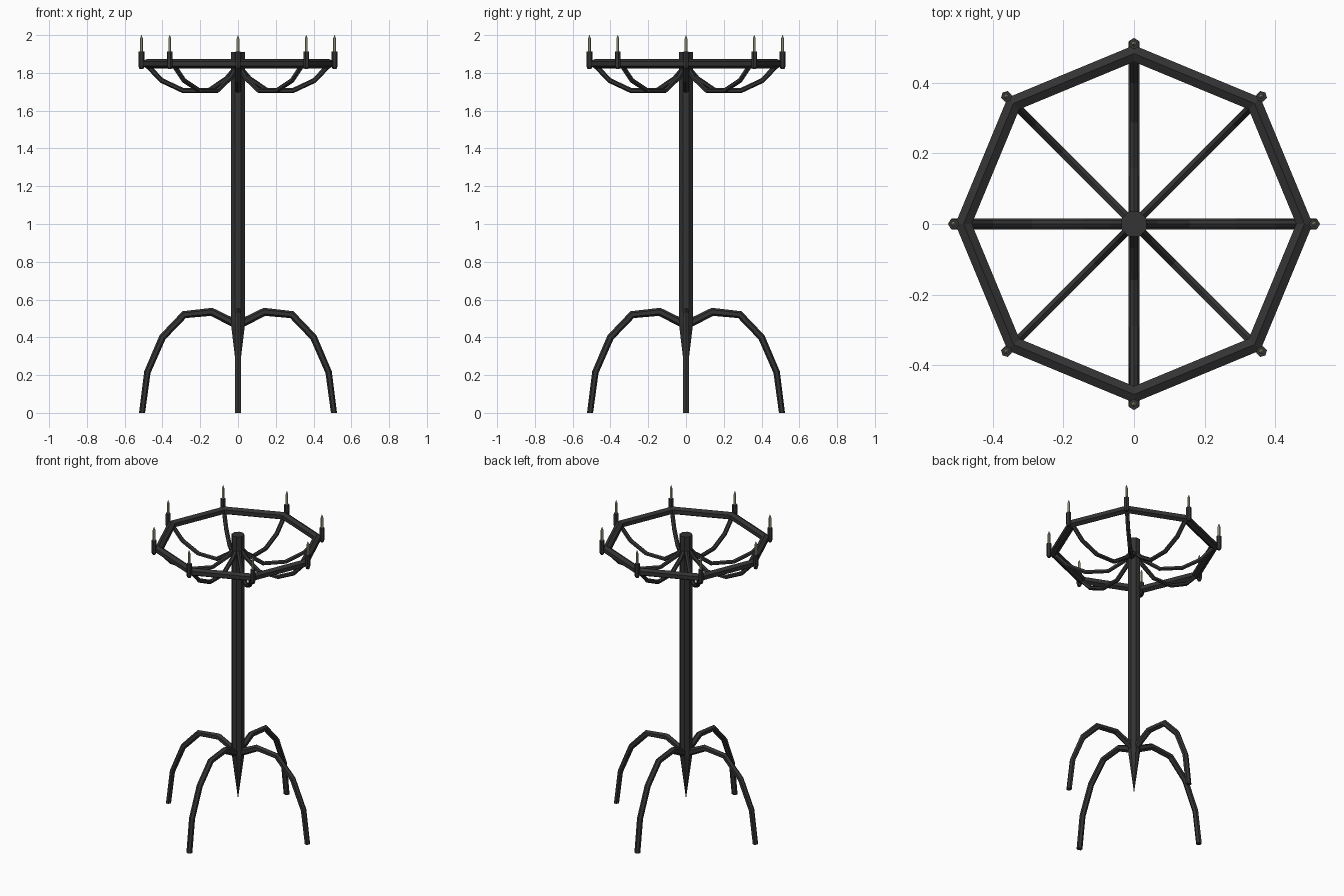
import bpy, bmesh, math
from mathutils import Vector, Matrix

if "Cube" in bpy.data.objects:
    bpy.data.objects.remove(bpy.data.objects["Cube"])


def material(name, rgb):
    m = bpy.data.materials.new(name)
    m.diffuse_color = (*rgb, 1)
    m.use_nodes = True
    m.node_tree.nodes["Principled BSDF"].inputs["Base Color"].default_value = m.diffuse_color
    return m


IRON = material("black iron", (0.033, 0.033, 0.033))
WAX = material("candle wax", (0.42, 0.40, 0.28))


def finish(name, bm, mat, angle=0.0):
    bmesh.ops.recalc_face_normals(bm, faces=bm.faces)
    if angle:
        bmesh.ops.rotate(bm, verts=bm.verts, cent=(0, 0, 0), matrix=Matrix.Rotation(angle, 3, 'Z'))
    me = bpy.data.meshes.new(name)
    bm.to_mesh(me)
    bm.free()
    me.materials.append(mat)
    ob = bpy.data.objects.new(name, me)
    bpy.context.collection.objects.link(ob)
    return ob


def skin(rings, closed=False):
    """Bridge equal-sized vertex rings into a tube."""
    bm = bmesh.new()
    vs = [[bm.verts.new(p) for p in r] for r in rings]
    n, k = len(vs[0]), len(vs)
    for i in range(k if closed else k - 1):
        a, b = vs[i], vs[(i + 1) % k]
        for j in range(n):
            bm.faces.new((a[j], a[(j + 1) % n], b[(j + 1) % n], b[j]))
    if not closed:
        bm.faces.new(vs[0])
        bm.faces.new(vs[-1])
    return bm


def lathe(profile, sides, turn=0.0, cx=0.0):
    """Faceted upright solid from (radius, z) pairs."""
    return skin([[(cx + r * math.cos(turn + math.tau * j / sides),
                   r * math.sin(turn + math.tau * j / sides), z)
                  for j in range(sides)] for r, z in profile])


def bar(points, half_depths, half_width):
    """Six-sided bent bar along a path in the xz plane."""
    p = [Vector((x, 0, z)) for x, z in points]
    rings = []
    for i, c in enumerate(p):
        d_in = (c - p[max(i - 1, 0)]).normalized()
        d_out = (p[min(i + 1, len(p) - 1)] - c).normalized()
        t = (d_in + d_out).normalized()
        if c.z == 0:
            t = Vector((0, 0, -1))  # flat foot on the floor
        nrm = Vector((-t.z, 0, t.x))
        h = half_depths[0] + (half_depths[1] - half_depths[0]) * i / (len(p) - 1)
        rings.append([c + nrm * h * math.cos(math.tau * j / 6)
                      + Vector((0, half_width / 0.866 * math.sin(math.tau * j / 6), 0))
                      for j in range(6)])
    return skin(rings)


# central pole with pointed lower end
finish("pole", lathe([(0.001, 0.17), (0.039, 0.46), (0.039, 1.91)], 8, math.pi / 8), IRON)

# four arched legs
leg_path = [(0.0, 0.465), (0.14, 0.535), (0.285, 0.52), (0.40, 0.40), (0.48, 0.215), (0.508, 0)]
for i in range(4):
    finish(f"leg_{i + 1}", bar(leg_path, (0.023, 0.016), 0.016), IRON, i * math.pi / 2)

# octagonal rim: six-sided bar with a ridge on top
rim = []
for i in range(8):
    a = i * math.pi / 4
    ring = []
    for j in range(6):
        b = math.tau * j / 6
        r = 0.483 + 0.025 * math.sin(b) / math.cos(math.pi / 8)
        ring.append((r * math.cos(a), r * math.sin(a), 1.848 + 0.025 * math.cos(b)))
    rim.append(ring)
finish("rim", skin(rim, closed=True), IRON)

# eight drooping arms, each with holder and candle at the rim corner
arm_path = [(0.0, 1.84), (0.06, 1.77), (0.155, 1.706), (0.29, 1.706), (0.405, 1.76), (0.485, 1.845)]
for i in range(8):
    a = i * math.pi / 4
    finish(f"arm_{i + 1}", bar(arm_path, (0.0135, 0.0135), 0.012), IRON, a)
    finish(f"candle_holder_{i + 1}",
           lathe([(0.010, 1.82), (0.016, 1.835), (0.016, 1.912)], 6, 0, 0.511), IRON, a)
    finish(f"candle_{i + 1}",
           lathe([(0.008, 1.90), (0.008, 1.98), (0.001, 2.0)], 6, 0, 0.511), WAX, a)
